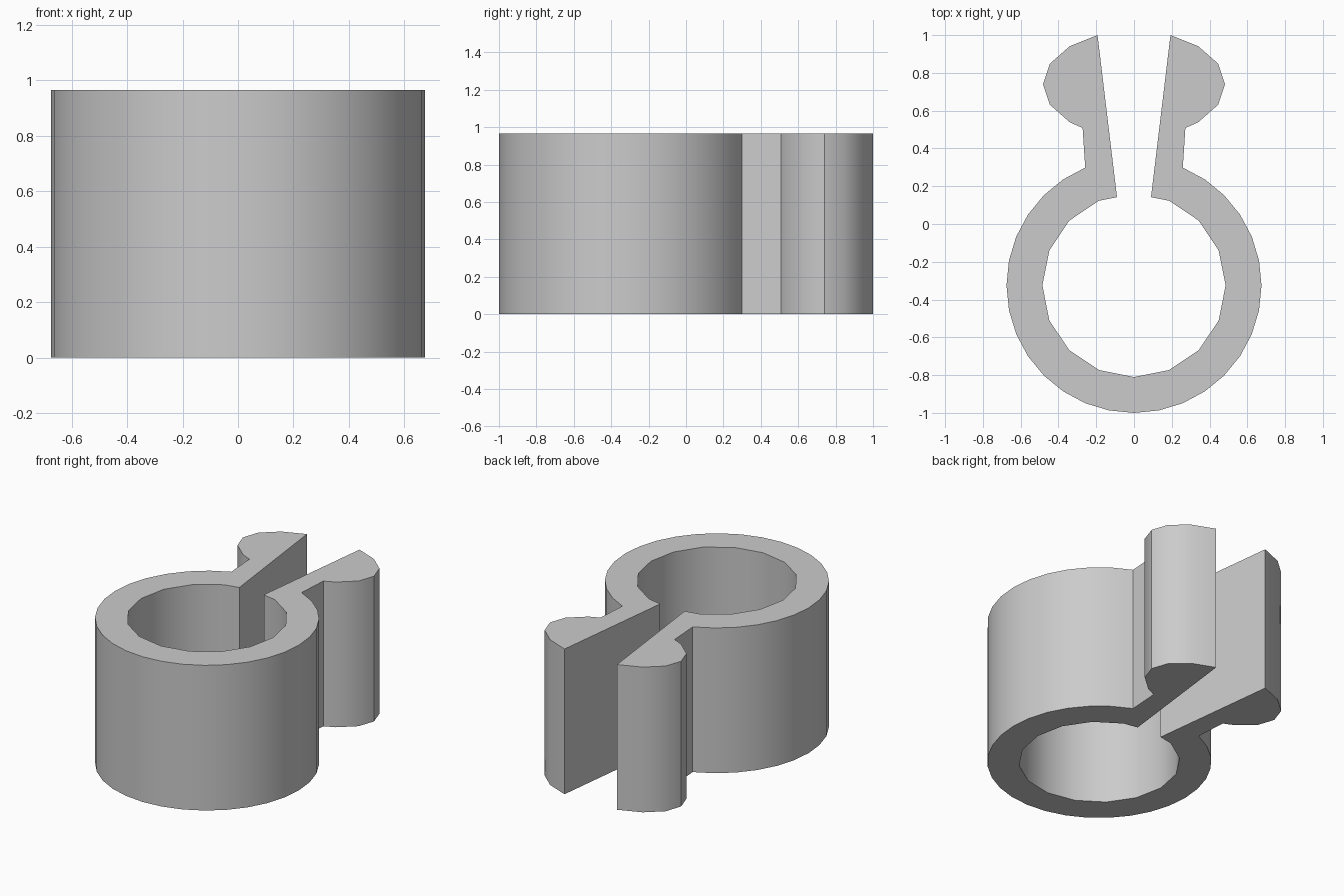
import bpy, bmesh, math

cube = bpy.data.objects.get("Cube")
if cube:
    bpy.data.objects.remove(cube, do_unlink=True)

HEIGHT = 0.965
RING_Y = -0.325      # centre of the ring
LOBE_Y = 0.74        # centre of the grip lobes


def arc(cy, rx, ry, start, end, step):
    """Points on an ellipse centred on x = 0, angles in degrees."""
    count = round(abs(end - start) / step)
    angles = [math.radians(start + (end - start) * i / count) for i in range(count + 1)]
    return [(rx * math.cos(a), cy + ry * math.sin(a)) for a in angles]


# Half profile: outer ring, neck, grip lobe, slot wall, inner ring
half = arc(RING_Y, 0.675, 0.675, -90, 67.5, 11.25)
half += [(0.272, 0.508)]
half += arc(LOBE_Y, 0.482, 0.284, -45, 45, 22.5)
half += [(0.193, 1.0), (0.09, 0.142)]
half += arc(RING_Y, 0.485, 0.485, 67.5, -90, 22.5)

# Mirror to the other side, leaving out the two shared centre points
outline = half + [(-x, y) for x, y in reversed(half[1:-1])]

# The outline touches itself only across the front, so build two halves there
bm = bmesh.new()
verts = [bm.verts.new((x, y, 0)) for x, y in outline]
n, last = len(verts), len(half) - 1
left = bm.faces.new(verts[:last + 1])
right = bm.faces.new(verts[last:] + verts[:1])
result = bmesh.ops.extrude_face_region(bm, geom=[left, right], use_keep_orig=True)
top = [v for v in result["geom"] if isinstance(v, bmesh.types.BMVert)]
bmesh.ops.translate(bm, vec=(0, 0, HEIGHT), verts=top)
bmesh.ops.recalc_face_normals(bm, faces=bm.faces)
mesh = bpy.data.meshes.new("spring_clip")
bm.to_mesh(mesh)
bm.free()

clip = bpy.data.objects.new("spring_clip", mesh)
bpy.context.collection.objects.link(clip)

# Plain grey material
grey = bpy.data.materials.new("grey")
grey.use_nodes = True
colour = (0.6, 0.6, 0.6, 1)
grey.diffuse_color = colour
grey.node_tree.nodes["Principled BSDF"].inputs["Base Color"].default_value = colour
mesh.materials.append(grey)

# Soft curved walls, crisp corners
bpy.ops.object.select_all(action="DESELECT")
clip.select_set(True)
bpy.context.view_layer.objects.active = clip
bpy.ops.object.shade_smooth_by_angle(angle=math.radians(31))
